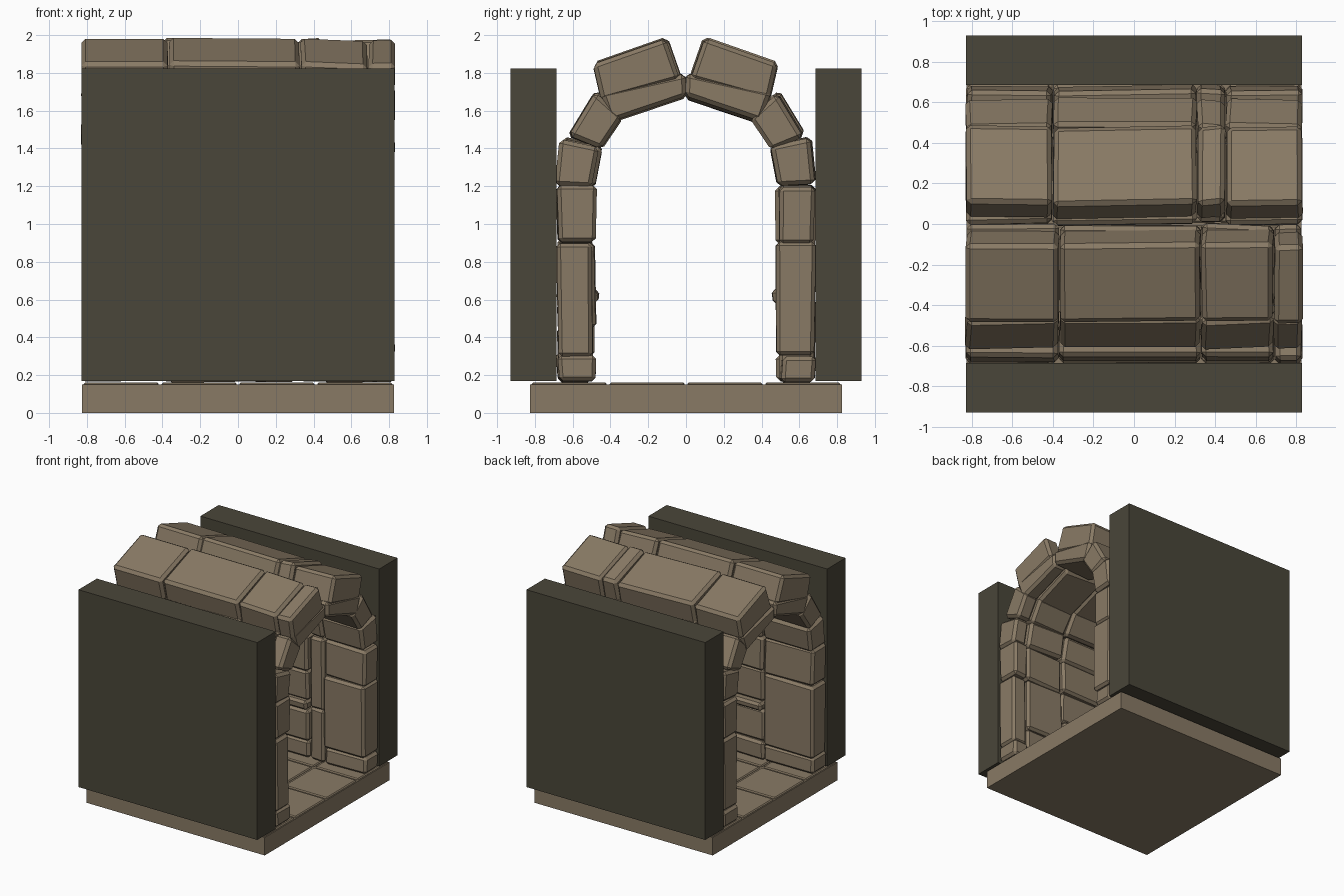
import bpy, bmesh, random
from mathutils import Vector

random.seed(4)
if "Cube" in bpy.data.objects:
    bpy.data.objects.remove(bpy.data.objects["Cube"], do_unlink=True)


def material(name, rgb):
    m = bpy.data.materials.new(name)
    m.use_nodes = True
    m.diffuse_color = (*rgb, 1)
    m.node_tree.nodes["Principled BSDF"].inputs["Base Color"].default_value = (*rgb, 1)
    return m


STONE = material("tan stone", (0.25, 0.195, 0.13))
DARK = material("dark backing", (0.068, 0.061, 0.041))


def prism(name, quad, x0, x1, mat, bevel=0.0, jitter=0.0):
    """Extrude a four-sided y-z outline along x, with chipped, chamfered edges."""
    bm = bmesh.new()
    rings = []
    for x in (x0, x1):
        shift = [random.uniform(-jitter, jitter) for _ in range(2)]
        rings.append([bm.verts.new((x + random.uniform(-jitter, jitter) * 0.6,
                                    y + shift[0], z + shift[1])) for y, z in quad])
    a, b = rings
    bm.faces.new(a)
    bm.faces.new(b[::-1])
    for i in range(4):
        j = (i + 1) % 4
        bm.faces.new((a[i], b[i], b[j], a[j]))
    bmesh.ops.recalc_face_normals(bm, faces=bm.faces)
    if bevel:
        bmesh.ops.bevel(bm, geom=bm.edges[:], offset=bevel, segments=1,
                        affect='EDGES', clamp_overlap=True)
    # Keep the object origin in the middle of the part
    centre = sum((v.co for v in bm.verts), Vector()) / len(bm.verts)
    bmesh.ops.translate(bm, verts=bm.verts, vec=-centre)
    mesh = bpy.data.meshes.new(name)
    bm.to_mesh(mesh)
    bm.free()
    mesh.materials.append(mat)
    ob = bpy.data.objects.new(name, mesh)
    ob.location = centre
    bpy.context.collection.objects.link(ob)
    return ob


def rect(y0, y1, z0, z1):
    return [(y0, z0), (y1, z0), (y1, z1), (y0, z1)]


# Floor slab with a grid of slightly raised paving tiles
prism("floor_slab", rect(-0.825, 0.825, 0, 0.15), -0.825, 0.825, STONE)
tile = 0.4125
for i in range(4):
    for j in range(4):
        x, y = (i - 2) * tile, (j - 2) * tile
        prism("floor_tile", rect(y + 0.008, y + tile - 0.008, 0.14, 0.161),
              x + 0.008, x + tile - 0.008, STONE, 0.008)

# Dark backing panels outside both walls
for side, label in ((-1, "front"), (1, "back")):
    prism(label + "_panel", rect(side * 0.685, side * 0.928, 0.17, 1.822),
          -0.828, 0.828, DARK)

# Vault courses above the walls, as outlines on the +y side
courses = {
    "springer_stone": [(0.49, 1.20), (0.685, 1.21), (0.66, 1.455), (0.45, 1.41)],
    "haunch_stone": [(0.455, 1.40), (0.625, 1.47), (0.485, 1.70), (0.34, 1.57)],
    "arch_stone": [(0.0, 1.67), (0.40, 1.535), (0.455, 1.69), (0.005, 1.79)],
    "cap_stone": [(0.025, 1.77), (0.44, 1.655), (0.485, 1.85), (0.10, 1.985)],
}
# Column joints along x, and the bed joints of the wall in each column
columns = {
    "front": [-0.83, -0.37, 0.33, 0.69, 0.83],
    "back": [-0.83, -0.40, 0.31, 0.45, 0.83],
}
beds = {
    "front": [(0.165, 0.30, 0.90, 1.20), (0.165, 0.32, 0.58, 0.65, 0.92, 1.20),
              (0.165, 0.45, 0.90, 1.20), (0.165, 0.30, 0.90, 1.20)],
    "back": [(0.165, 0.30, 0.90, 1.20), (0.165, 0.31, 0.57, 0.65, 0.90, 1.20),
             (0.165, 0.60, 1.20), (0.165, 0.30, 0.90, 1.20)],
}

for side, label in ((-1, "front"), (1, "back")):
    xs = columns[label]
    for c in range(4):
        x0, x1 = xs[c] + 0.003, xs[c + 1] - 0.003
        # Upright wall stones, the thin beds standing proud of the wall
        levels = beds[label][c]
        for z0, z1 in zip(levels, levels[1:]):
            inner = 0.468 if z1 - z0 < 0.1 else random.uniform(0.475, 0.505)
            lean = random.uniform(-0.012, 0.012)
            quad = [(side * inner, z0), (side * 0.675, z0),
                    (side * 0.685, z1), (side * (inner + lean), z1)]
            prism(label + "_wall_stone", quad, x0, x1, STONE, 0.02, 0.006)
        # Leaning vault stones
        for name, outline in courses.items():
            quad = [(side * y, z) for y, z in outline]
            prism(label + "_" + name, quad, x0, x1, STONE, 0.022, 0.011)
